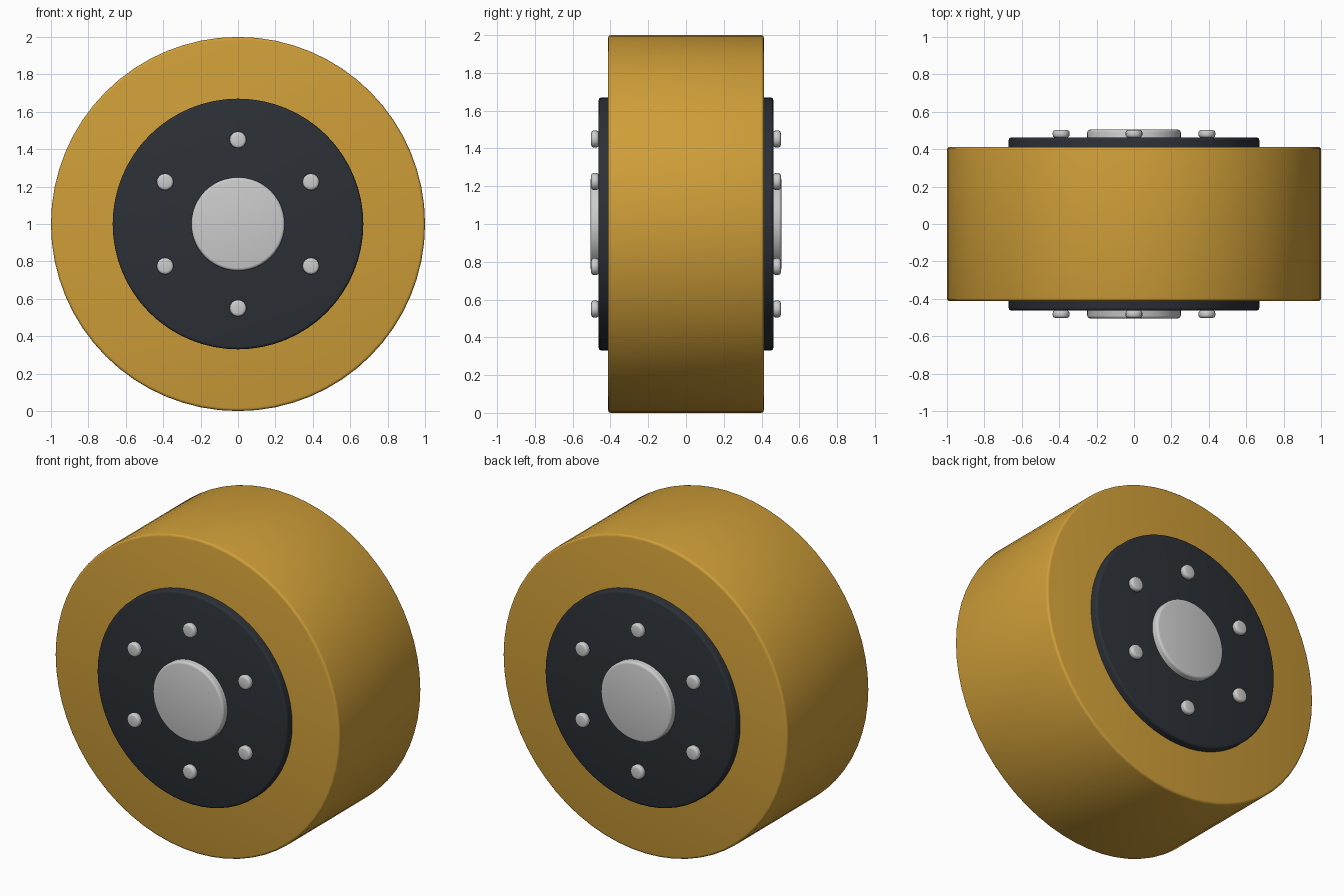
import bpy
from math import radians, sin, cos, pi

if "Cube" in bpy.data.objects:
    bpy.data.objects.remove(bpy.data.objects["Cube"])


def material(name, rgb):
    m = bpy.data.materials.new(name)
    m.diffuse_color = (*rgb, 1)
    m.use_nodes = True
    m.node_tree.nodes["Principled BSDF"].inputs["Base Color"].default_value = m.diffuse_color
    return m


yellow = material("tread_yellow", (0.62, 0.34, 0.04))
dark = material("plate_dark", (0.025, 0.03, 0.037))


def disc(name, radius, width, bevel, sides, mat=None, x=0, y=0, z=1):
    """Round-edged cylinder lying along the y axis."""
    bpy.ops.mesh.primitive_cylinder_add(vertices=sides, radius=radius, depth=width,
                                        location=(x, y, z), rotation=(radians(90), 0, 0))
    ob = bpy.context.object
    ob.name = name
    mod = ob.modifiers.new("rounded_edge", 'BEVEL')
    mod.width = bevel
    mod.segments = 3
    mod.limit_method = 'ANGLE'
    mod.angle_limit = radians(40)
    bpy.ops.object.modifier_apply(modifier=mod.name)
    bpy.ops.object.shade_smooth_by_angle(angle=radians(35))
    if mat:
        ob.data.materials.append(mat)
    return ob


# Tread, side plates and axle hub
disc("tyre", 1.0, 0.825, 0.015, 64, yellow)
disc("side_plate", 0.67, 0.925, 0.015, 64, dark)
disc("axle_hub", 0.25, 1.01, 0.015, 48)

# Six bolts on each side
for side, label in ((-1, "front"), (1, "back")):
    for i in range(6):
        a = pi / 2 + i * pi / 3
        disc(f"bolt_{label}_{i + 1}", 0.045, 0.04, 0.014, 16, None,
             0.45 * cos(a), side * 0.482, 1 + 0.45 * sin(a))
